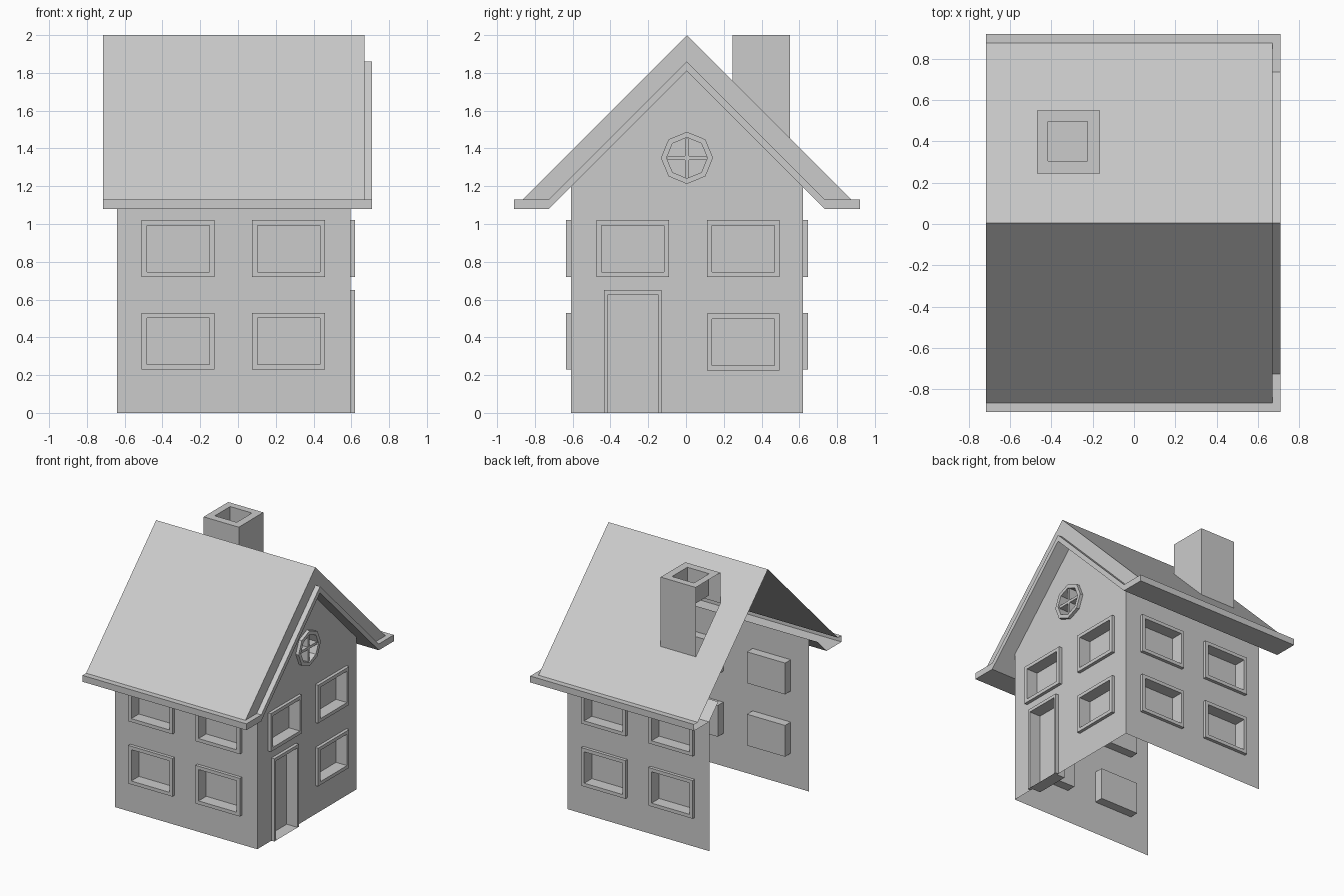
import bpy, bmesh, math
from mathutils import Vector

if "Cube" in bpy.data.objects:
    bpy.data.objects.remove(bpy.data.objects["Cube"])

C = 0.005                                  # y of the ridge
X0, X1, XF, XT = -0.64, 0.595, 0.67, 0.71  # wall ends, fascia, trim face
XB = -0.715                                # open end of the roof
DEPTH, OUT = 0.07, 0.025                   # window recess and frame projection


def build(name, polys):
    """Object from a list of polygons, shared corners welded."""
    bm = bmesh.new()
    for p in polys:
        bm.faces.new([bm.verts.new(v) for v in p])
    bmesh.ops.remove_doubles(bm, verts=bm.verts, dist=1e-4)
    me = bpy.data.meshes.new(name)
    bm.to_mesh(me)
    bm.free()
    ob = bpy.data.objects.new(name, me)
    bpy.context.collection.objects.link(ob)
    return ob


def sheet(outline, holes, normal):
    """Flat polygons filling an outline with holes, facing normal."""
    n = Vector(normal)
    bm = bmesh.new()
    for loop in [outline] + holes:
        vs = [bm.verts.new(v) for v in loop]
        for a, b in zip(vs, vs[1:] + vs[:1]):
            bm.edges.new((a, b))
    bmesh.ops.triangle_fill(bm, edges=bm.edges[:], use_beauty=True, normal=n)
    polys = []
    for f in bm.faces:
        f.normal_update()
        pts = [v.co.copy() for v in f.verts]
        polys.append(pts if f.normal.dot(n) > 0 else pts[::-1])
    bm.free()
    return polys


def nested(loops, up, skip=()):
    """Bridge successive loops and cap the last one; cap faces up."""
    polys = []
    n = len(loops[0])
    for k, (a, b) in enumerate(zip(loops, loops[1:])):
        for i in range(n):
            if (k, i) not in skip:
                j = (i + 1) % n
                polys.append([a[i], a[j], b[j], b[i]])
    polys.append(list(loops[-1]))
    v = [Vector(p) for p in loops[-1][:3]]
    if (v[1] - v[0]).cross(v[2] - v[1]).dot(Vector(up)) < 0:
        polys = [p[::-1] for p in polys]
    return polys


def strip(path, xa, xb):
    """Sweep a (w, z) path along x."""
    return [[(xb, C + p[0], p[1]), (xb, C + q[0], q[1]),
             (xa, C + q[0], q[1]), (xa, C + p[0], p[1])]
            for p, q in zip(path, path[1:])]


def rect(u0, u1, v0, v1):
    return [(u0, v0), (u1, v0), (u1, v1), (u0, v1)]


# wall planes: (u, v, distance outward) -> xyz
def front(u, v, d): return (u, -0.61 - d, v)
def back(u, v, d): return (u, 0.62 + d, v)
def gable(u, v, d): return (X1 + d, u, v)


def lay(plane, loop, d=0.0):
    return [plane(u, v, d) for u, v in loop]


def framed(name, plane, normal, outer, inner):
    """Projecting frame around a recessed pane."""
    build(name, nested([lay(plane, outer), lay(plane, outer, OUT),
                        lay(plane, inner, OUT), lay(plane, inner, -DEPTH)], normal))


def window(name, plane, normal, u0, u1, v0, v1):
    b = 0.027
    inner = rect(u0 + b, u1 - b, v0 + b, v1 - b)
    framed(name, plane, normal, rect(u0, u1, v0, v1), inner)
    return lay(plane, inner)


# long walls with four windows each
for side, plane, nrm in (("front", front, (0, -1, 0)), ("back", back, (0, 1, 0))):
    holes = []
    for i, (u0, u1) in enumerate(((-0.51, -0.125), (0.075, 0.46))):
        for j, (v0, v1) in enumerate(((0.23, 0.53), (0.72, 1.02))):
            holes.append(window(f"{side}_window_{i}{j}", plane, nrm, u0, u1, v0, v1))
    build(f"{side}_wall", sheet(lay(plane, rect(X0, X1, 0, 1.195)), holes, nrm))

# gable windows
NX = (1, 0, 0)
holes = [window("gable_window_left", gable, NX, -0.475, -0.09, 0.72, 1.02),
         window("gable_window_right", gable, NX, 0.11, 0.495, 0.72, 1.02),
         window("gable_window_low", gable, NX, 0.11, 0.495, 0.225, 0.525)]


# octagonal attic window with cross bars
def octagon(r):
    return [(C + r * math.sin(k * math.pi / 4), 1.35 + r * math.cos(k * math.pi / 4))
            for k in range(8)]


framed("attic_window", gable, NX, octagon(0.138), octagon(0.108))
holes.append(lay(gable, octagon(0.108)))
for name, a, b in (("attic_bar_upright", 0.01, 0.106), ("attic_bar_level", 0.106, 0.01)):
    r = rect(C - a, C + a, 1.35 - b, 1.35 + b)
    build(name, nested([lay(gable, r, -DEPTH), lay(gable, r, 0.015)], NX))

# door: frame open at the ground, recessed leaf, threshold
door = [(-0.415, 0), (-0.415, 0.625), (-0.145, 0.625), (-0.145, 0)]
jamb = [(-0.435, 0), (-0.435, 0.65), (-0.13, 0.65), (-0.13, 0)]
framed("door", gable, NX, jamb, door)

# gable wall with a notch for the door
wall = [(-0.61, 0)] + door + [(0.62, 0), (0.62, 1.195), (C, 1.81), (-0.61, 1.195)]
build("gable_wall", sheet(lay(gable, wall), holes, NX))


# roof slopes, the back one open beneath the chimney
def roof_z(y): return 2.0 - abs(y - C)


build("roof_front", strip([(-0.87, 1.13), (0, 2.0)], XB, XF))
cx0, cx1, cy0, cy1 = -0.47, -0.165, 0.245, 0.55
base = [(x, y, roof_z(y)) for x, y in rect(cx0, cx1, cy0, cy1)]
slope = [(x, C + w, 2.0 - w) for x, w in rect(XB, XF, 0, 0.87)]
build("roof_back", sheet(slope, [base], (0, 1, 1)))

# eaves: lip, edge, soffit and the return up to the wall
build("eave_front", strip([(-0.615, 1.195), (-0.73, 1.08), (-0.915, 1.08),
                           (-0.915, 1.13), (-0.87, 1.13)], XB, XF))
build("eave_back", strip([(0.87, 1.13), (0.915, 1.13), (0.915, 1.08),
                          (0.73, 1.08), (0.615, 1.195)], XB, XF))

# gable fascia, projecting trim and overhang underside
fascia = [(-0.87, 1.13), (0, 2.0), (0.87, 1.13), (0.73, 1.13), (0, 1.86), (-0.73, 1.13)]
build("gable_fascia", sheet([(XF, C + w, z) for w, z in fascia], [], NX))
trim = [(-0.915, 1.08), (-0.915, 1.13), (-0.73, 1.13), (0, 1.86), (0.73, 1.13),
        (0.915, 1.13), (0.915, 1.08), (0.73, 1.08), (0, 1.81), (-0.73, 1.08)]
build("gable_trim", strip(trim + trim[:1], XF, XT)
      + sheet([(XT, C + w, z) for w, z in trim], [], NX))
build("gable_underside", strip([(0.73, 1.08), (0, 1.81), (-0.73, 1.08)], X1, XF))

# chimney with a shallow shaft, left open towards the open end of the house
top = [(x, y, 2.0) for x, y in rect(cx0, cx1, cy0, cy1)]
rim = [(x, y, 2.0) for x, y in rect(-0.415, -0.225, 0.305, 0.495)]
shaft = [(x, y, 1.83) for x, y, _ in rim]
build("chimney", nested([base, top, rim, shaft], (0, 0, 1), skip={(0, 3)}))
